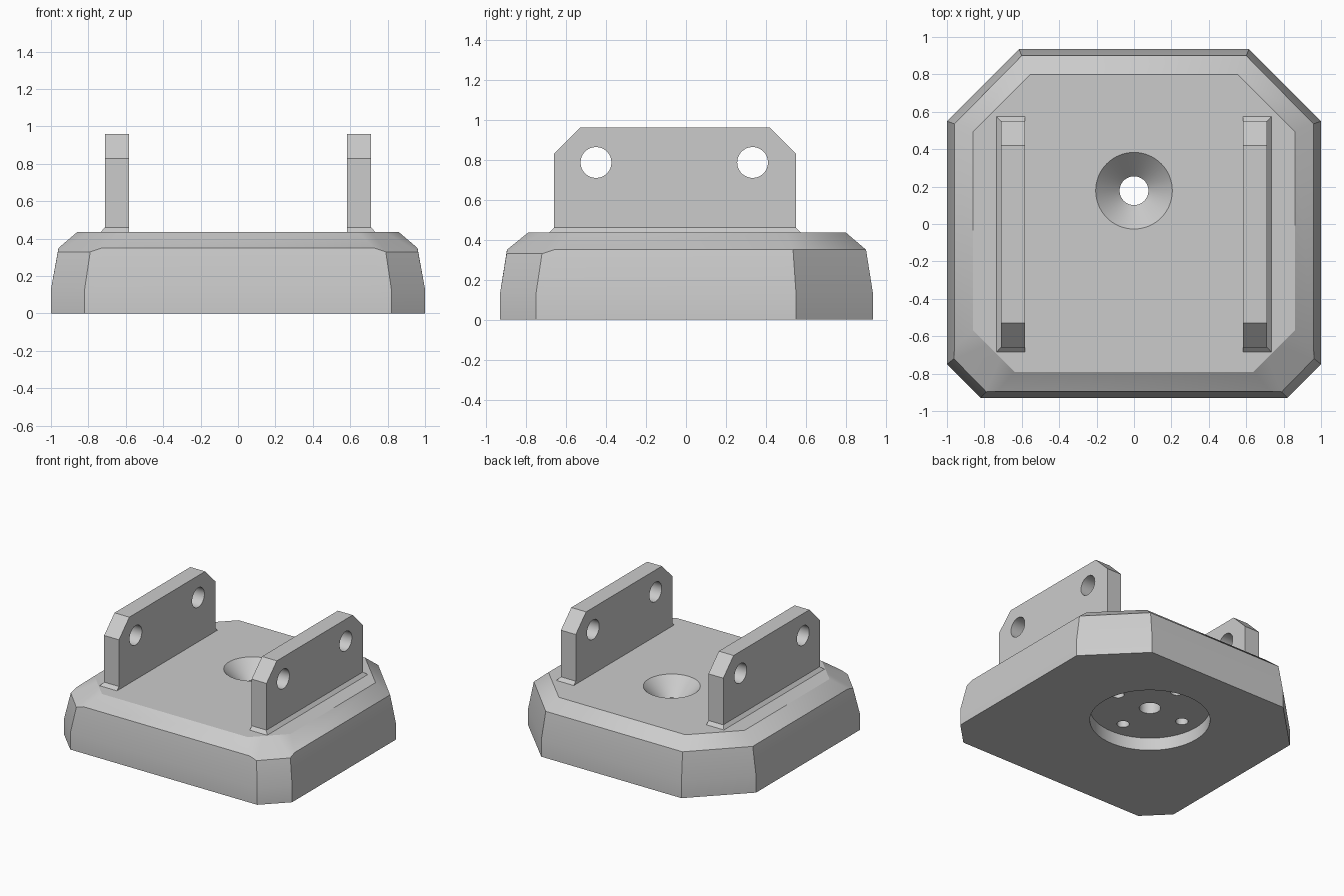
import bpy, bmesh, math
from mathutils import Vector

cube = bpy.data.objects.get("Cube")
if cube:
    bpy.data.objects.remove(cube, do_unlink=True)

grey = bpy.data.materials.new("plain_grey")
grey.use_nodes = True
grey.diffuse_color = (0.6, 0.6, 0.6, 1)
grey.node_tree.nodes["Principled BSDF"].inputs["Base Color"].default_value = (0.6, 0.6, 0.6, 1)

BORE_Y = 0.178
TOP = 0.435


def finish_mesh(bm, name):
    bmesh.ops.recalc_face_normals(bm, faces=bm.faces[:])
    mesh = bpy.data.meshes.new(name)
    bm.to_mesh(mesh)
    bm.free()
    mesh.materials.append(grey)
    obj = bpy.data.objects.new(name, mesh)
    bpy.context.collection.objects.link(obj)
    return obj


def loft(name, rings):
    """Skin a stack of closed rings and cap both ends."""
    bm = bmesh.new()
    loops = [[bm.verts.new(p) for p in ring] for ring in rings]
    n = len(loops[0])
    for low, high in zip(loops, loops[1:]):
        for i in range(n):
            j = (i + 1) % n
            bm.faces.new((low[i], low[j], high[j], high[i]))
    bm.faces.new(loops[0])
    bm.faces.new(loops[-1])
    return finish_mesh(bm, name)


def turned(name, centre, profile, axis="Z", sides=64):
    """Round solid from (radius, position along axis) pairs."""
    rings = []
    for r, t in profile:
        ring = []
        for i in range(sides):
            a = 2 * math.pi * i / sides
            u, v = r * math.cos(a), r * math.sin(a)
            offset = (u, v, t) if axis == "Z" else (t, u, v)
            ring.append(Vector(centre) + Vector(offset))
        rings.append(ring)
    return loft(name, rings)


def activate(obj):
    bpy.ops.object.select_all(action="DESELECT")
    obj.select_set(True)
    bpy.context.view_layer.objects.active = obj


def cut(obj, cutter):
    mod = obj.modifiers.new("cut", "BOOLEAN")
    mod.operation = "DIFFERENCE"
    mod.solver = "EXACT"
    mod.object = cutter
    cutter.hide_render = True
    activate(obj)
    bpy.ops.object.modifier_apply(modifier=mod.name)
    bpy.data.objects.remove(cutter, do_unlink=True)


def smooth(obj):
    activate(obj)
    bpy.ops.object.shade_smooth_by_angle(angle=math.radians(30))


def mirrored(half):
    return half + [(-x, y, z) for x, y, z in reversed(half)]


# Base: an eight-sided block with leaning walls and a bevelled rim
def wall_ring(z):
    return mirrored([(0.76, -0.93, z), (0.82, -0.93, z), (1, -0.75, z),
                     (1, -0.69, z), (1, 0.55, z), (0.615, 0.935, z)])


shoulder = mirrored([(0.73, -0.895, 0.35), (0.79, -0.897, 0.33), (0.963, -0.72, 0.33),
                     (0.96, -0.66, 0.35), (0.96, 0.535, 0.35), (0.6, 0.9, 0.35)])
rim = mirrored([(0.64, -0.79, TOP), (0.713, -0.717, TOP), (0.787, -0.643, TOP),
                (0.86, -0.57, TOP), (0.86, 0.495, TOP), (0.555, 0.8, TOP)])
base = loft("base", [wall_ring(0), wall_ring(0.13), shoulder, rim])

# Round recess under the base, countersunk bore and four blind screw holes
cut(base, turned("recess_cutter", (0, BORE_Y, 0), [(0.432, -0.1), (0.432, 0.1)]))
cut(base, turned("bore_cutter", (0, BORE_Y, 0),
                 [(0.077, 0.05), (0.077, 0.307), (0.205, TOP), (0.205, 0.6)]))
for i in range(4):
    a = i * math.pi / 2
    place = (0.3 * math.cos(a), BORE_Y + 0.3 * math.sin(a), 0)
    cut(base, turned("screw_cutter", place, [(0.045, 0.05), (0.045, 0.25)], sides=32))
smooth(base)


# Upright plates with clipped corners, two holes and a flared foot
def upright(name, side):
    outline = [(-0.685, TOP), (-0.66, 0.46), (-0.66, 0.83), (-0.53, 0.96),
               (0.42, 0.96), (0.55, 0.83), (0.55, 0.46), (0.575, TOP)]
    plate = loft(name, [[(side * x, y, z) for y, z in outline] for x in (0.582, 0.712)])
    bm = bmesh.new()
    bm.from_mesh(plate.data)
    bmesh.ops.bisect_plane(bm, geom=bm.verts[:] + bm.edges[:] + bm.faces[:],
                           plane_co=(0, 0, 0.46), plane_no=(0, 0, 1))
    for v in bm.verts:
        if v.co.z < 0.45 and abs(v.co.x) > 0.65:
            v.co.x = side * 0.735
    bmesh.ops.recalc_face_normals(bm, faces=bm.faces[:])
    bm.to_mesh(plate.data)
    bm.free()
    for y in (-0.45, 0.333):
        cut(plate, turned("pin_cutter", (side * 0.65, y, 0.786),
                          [(0.077, -0.2), (0.077, 0.2)], axis="X", sides=48))
    smooth(plate)


upright("left_upright", 1)
upright("right_upright", -1)
